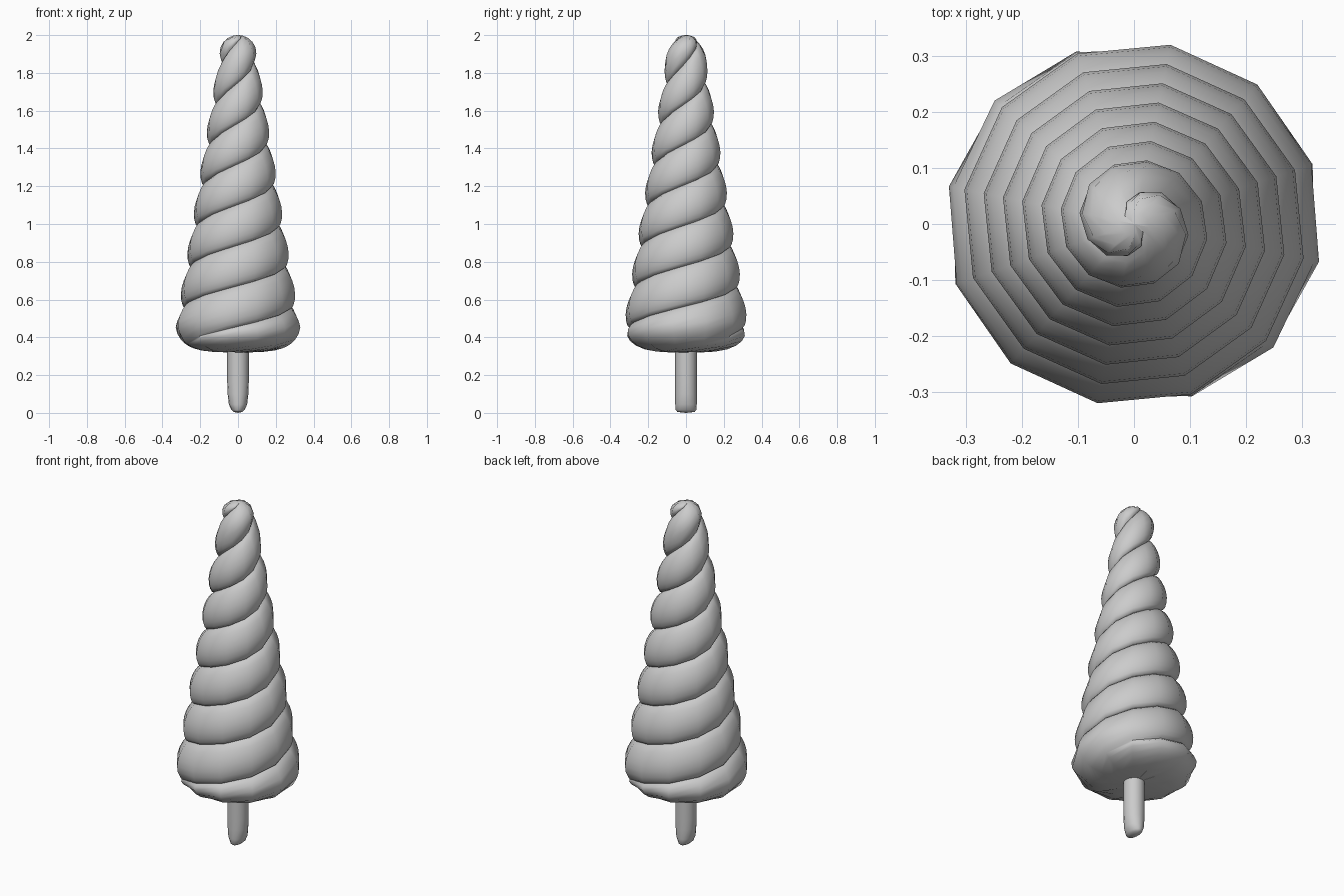
import bpy, bmesh
from math import sin, cos, pi, radians

cube = bpy.data.objects.get("Cube")
if cube:
    bpy.data.objects.remove(cube)

grey = bpy.data.materials.new("plain_grey")
grey.use_nodes = True
COLOUR = (0.6, 0.6, 0.6, 1)
grey.diffuse_color = COLOUR
grey.node_tree.nodes["Principled BSDF"].inputs["Base Color"].default_value = COLOUR


def finish(bm, name, angle):
    bmesh.ops.remove_doubles(bm, verts=bm.verts, dist=0.0005)
    bmesh.ops.recalc_face_normals(bm, faces=bm.faces)
    mesh = bpy.data.meshes.new(name)
    bm.to_mesh(mesh)
    bm.free()
    obj = bpy.data.objects.new(name, mesh)
    bpy.context.collection.objects.link(obj)
    mesh.materials.append(grey)
    bpy.ops.object.select_all(action="DESELECT")
    obj.select_set(True)
    bpy.context.view_layer.objects.active = obj
    bpy.ops.object.shade_smooth_by_angle(angle=radians(angle))
    return obj


def skin(bm, rows, closed=False):
    """Join neighbouring rows of vertices with quads."""
    for a, b in zip(rows, rows[1:]):
        n = len(a)
        for j in range(n if closed else n - 1):
            k = (j + 1) % n
            bm.faces.new((a[j], a[k], b[k], b[j]))


# Twisted cone: two fat strands winding upwards around the axis
PITCH, SEAM = 0.43, 0.565
BASE, DOME, TOP, BOTTOM = 0.46, 1.85, 2.0, 0.32
STEPS = (0, 0.04, 0.12, 0.25, 0.4, 0.55, 0.7, 0.84, 0.94, 1)


def cone_point(angle, u, t):
    radius = 0.337 - 0.163 * (u - 0.47)
    groove = 0.045 * (1 - sin(pi * t) ** 0.6)
    z = u - 0.014 * sin(pi * t) ** 0.5 * (1 - t)
    if u < BASE:                      # rounded, flat-bottomed base
        a = min((BASE - u) / 0.21, 1) * pi / 2
        groove *= max(0, 1 - (BASE - u) / 0.08)
        radius = 0.337 * max(cos(a), 0) ** 0.55
        z = BASE - (BASE - BOTTOM) * sin(a)
    elif u > DOME:                    # domed tip
        a = min((u - DOME) / 0.2, 1) * pi / 2
        groove *= cos(a)
        radius = 0.113 * max(cos(a), 0) ** 0.85
        z = DOME + (TOP - DOME) * sin(a)
    r = max(radius - groove, 0)
    return r * cos(angle), r * sin(angle), z


bm = bmesh.new()
for strand in range(2):
    rows = []
    for i in range(-18, 46):
        turn = radians(18.5 + 30 * i)
        start = SEAM + PITCH * turn / (2 * pi)
        rows.append([bm.verts.new(cone_point(turn + strand * pi, start + t * PITCH / 2, t))
                     for t in STEPS])
    skin(bm, rows)
bmesh.ops.remove_doubles(bm, verts=bm.verts, dist=0.0005)
bmesh.ops.dissolve_degenerate(bm, edges=bm.edges, dist=0.0001)
finish(bm, "twisted_cone", 60)

# Stick: round rod with its lower end pinched from side to side
bm = bmesh.new()
RINGS = ((0.005, 0.4, 0.8), (0.015, 0.6, 0.95), (0.045, 0.85, 1), (0.1, 0.96, 1),
         (0.16, 1, 1), (0.36, 1, 1))
rows = [[bm.verts.new((0.057 * sx * cos(k * pi / 8), 0.057 * sy * sin(k * pi / 8), z))
         for k in range(16)] for z, sx, sy in RINGS]
skin(bm, rows, closed=True)
tip = bm.verts.new((0, 0, 0))
for k in range(16):
    bm.faces.new((rows[0][k], tip, rows[0][(k + 1) % 16]))
bm.faces.new(rows[-1])
finish(bm, "stick", 50)
